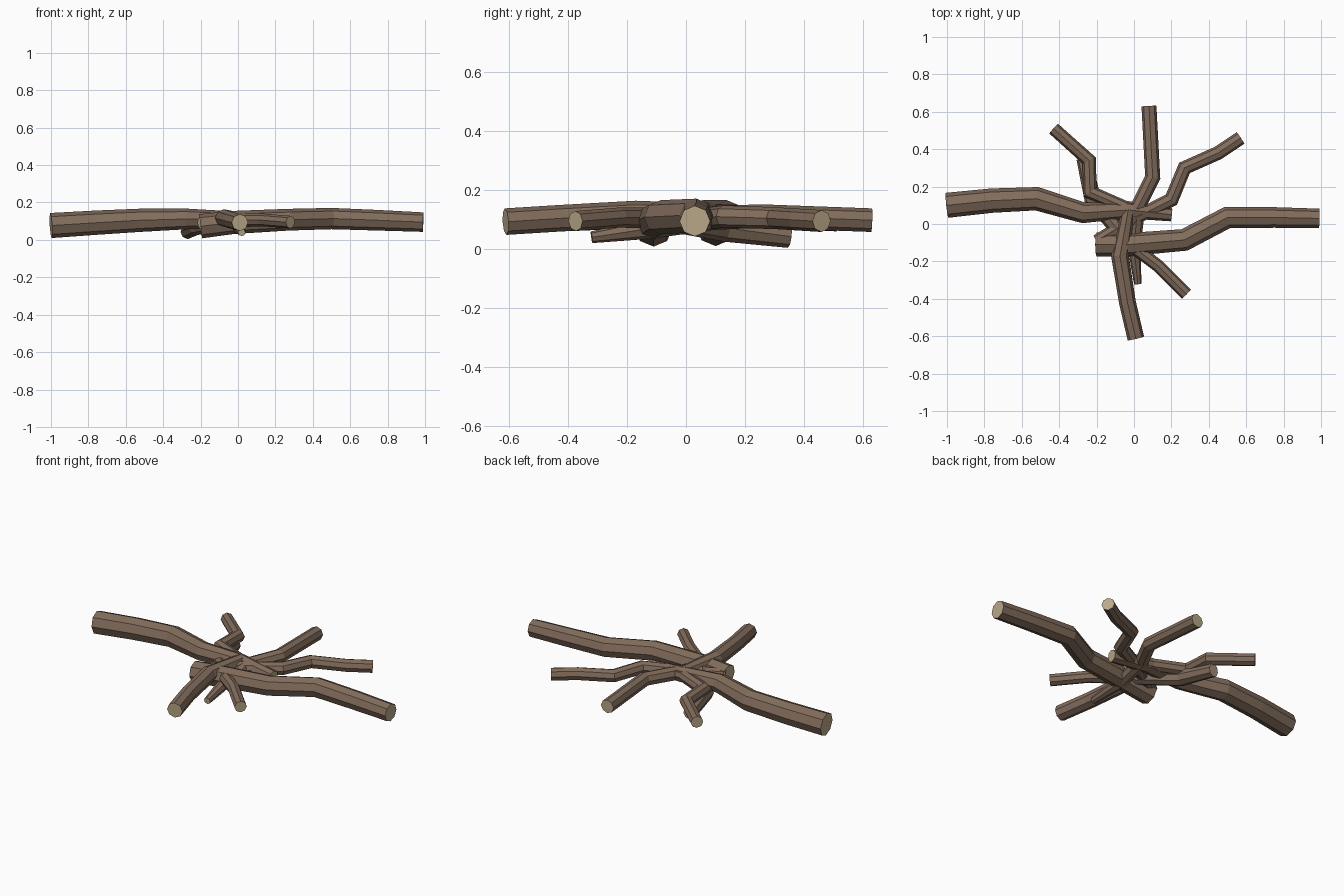
import bpy, bmesh, math
from mathutils import Vector

if "Cube" in bpy.data.objects:
    bpy.data.objects.remove(bpy.data.objects["Cube"])


def material(name, color):
    m = bpy.data.materials.new(name)
    m.diffuse_color = color
    m.use_nodes = True
    m.node_tree.nodes["Principled BSDF"].inputs["Base Color"].default_value = m.diffuse_color
    return m


bark = material("bark", (0.22, 0.15, 0.105, 1))
cut_wood = material("cut_wood", (0.5, 0.4, 0.25, 1))
SIDES = 8


def branch(name, path):
    """Sweep an octagon along (x, y, z, radius) points, capped with cut wood."""
    bm = bmesh.new()
    pts = [Vector(p[:3]) for p in path]
    dirs = [(b - a).normalized() for a, b in zip(pts, pts[1:])]
    rings = []
    for i, p in enumerate(pts):
        before, after = dirs[max(i - 1, 0)], dirs[min(i, len(dirs) - 1)]
        t = (before + after).normalized()
        side = t.cross(Vector((0, 0, 1))).normalized()
        up = side.cross(t)
        miter = 1 / max(t.dot(after), 0.8)
        r = path[i][3]
        ring = []
        for k in range(SIDES):
            a = 2 * math.pi * k / SIDES
            ring.append(bm.verts.new(p + side * (r * miter * math.cos(a)) + up * (r * math.sin(a))))
        rings.append(ring)
    for a, b in zip(rings, rings[1:]):
        for k in range(SIDES):
            n = (k + 1) % SIDES
            bm.faces.new((a[k], a[n], b[n], b[k]))
    for ring in (rings[0], rings[-1]):
        bm.faces.new(ring).material_index = 1
    bmesh.ops.recalc_face_normals(bm, faces=bm.faces)
    mesh = bpy.data.meshes.new(name)
    bm.to_mesh(mesh)
    bm.free()
    mesh.materials.append(bark)
    mesh.materials.append(cut_wood)
    bpy.context.collection.objects.link(bpy.data.objects.new(name, mesh))


# two thick branches along x
branch("left_thick_branch", [(-1, .10, .077, .067), (-.76, .125, .092, .065), (-.52, .135, .105, .062),
                             (-.27, .06, .112, .055), (-.03, .075, .108, .045), (.2, .05, .09, .036)])
branch("right_thick_branch", [(.99, .03, .095, .052), (.75, .035, .105, .055), (.5, .035, .114, .057),
                              (.27, -.085, .108, .058), (-.03, -.11, .093, .062), (-.2, -.11, .073, .065)])
# medium branches along y
branch("front_branch", [(.01, -.612, .093, .045), (-.035, -.42, .105, .045),
                        (-.075, -.17, .117, .047), (-.03, .08, .12, .035)])
branch("back_branch", [(.08, .63, .098, .04), (.1, .25, .112, .04),
                       (.02, .09, .105, .04), (.0, -.12, .07, .035), (.02, -.32, .04, .02)])
# thin diagonal branches
branch("back_right_branch", [(.57, .46, .095, .037), (.45, .38, .1, .037), (.27, .3, .105, .037),
                             (.2, .13, .11, .038), (0, .03, .1, .036), (-.2, -.09, .092, .033)])
branch("front_right_branch", [(.28, -.375, .095, .034), (.13, -.225, .107, .034), (-.02, -.11, .105, .036),
                              (-.22, .13, .07, .045), (-.27, .35, .042, .038)])
branch("back_left_branch", [(-.43, .51, .095, .035), (-.24, .34, .105, .036),
                            (-.235, .17, .11, .036), (-.05, .09, .11, .035), (.1, .07, .1, .03)])
